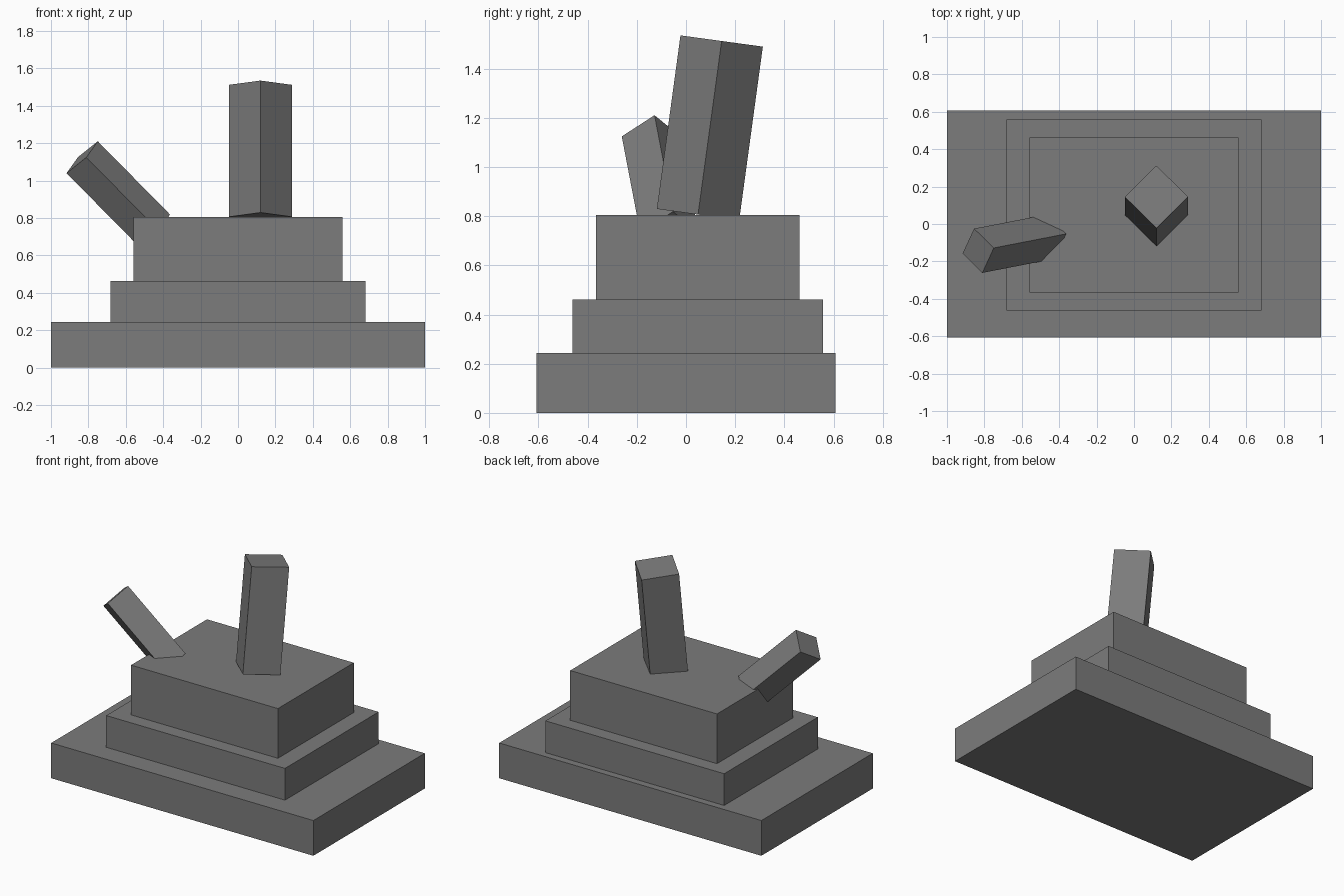
import bpy
from mathutils import Matrix, Vector

if "Cube" in bpy.data.objects:
    bpy.data.objects.remove(bpy.data.objects["Cube"])

grey = bpy.data.materials.new("stone grey")
grey.diffuse_color = (0.2, 0.2, 0.2, 1)
grey.use_nodes = True
grey.node_tree.nodes["Principled BSDF"].inputs["Base Color"].default_value = grey.diffuse_color


def box(name, size, matrix):
    """Box of the given size, placed by a matrix at its centre."""
    bpy.ops.mesh.primitive_cube_add(size=1)
    ob = bpy.context.object
    ob.name = name
    ob.data.transform(Matrix.Diagonal((*size, 1)))
    ob.matrix_world = matrix
    ob.data.materials.append(grey)
    return ob


def tier(name, x, y0, y1, z0, z1):
    box(name, (2 * x, y1 - y0, z1 - z0),
        Matrix.Translation((0, (y0 + y1) / 2, (z0 + z1) / 2)))


def post(name, top, axis, side, width, length):
    """Square post hanging from its top centre; axis points up along it, side along one face."""
    z = Vector(axis).normalized()
    x = Vector(side)
    x = (x - z * x.dot(z)).normalized()
    rot = Matrix((x, z.cross(x), z)).transposed().to_4x4()
    centre = Vector(top) - z * length / 2
    box(name, (width, width, length), Matrix.Translation(centre) @ rot)


# Stepped plinth
tier("base_tier", 1.0, -0.607, 0.607, 0, 0.243)
tier("middle_tier", 0.682, -0.462, 0.558, 0.243, 0.462)
tier("top_tier", 0.56, -0.365, 0.462, 0.462, 0.805)

# Upright post, set corner-on and leaning back
post("upright_post", (0.12, 0.145, 1.512), (0, 0.135, 0.991), (1, 0.991, -0.135), 0.239, 0.712)

# Slanted post sunk into the left edge of the top tier
post("slanted_post", (-0.833, -0.143, 1.125), (-0.695, -0.135, 0.705), (0.06, 0.135, 0.09), 0.17, 0.555)
